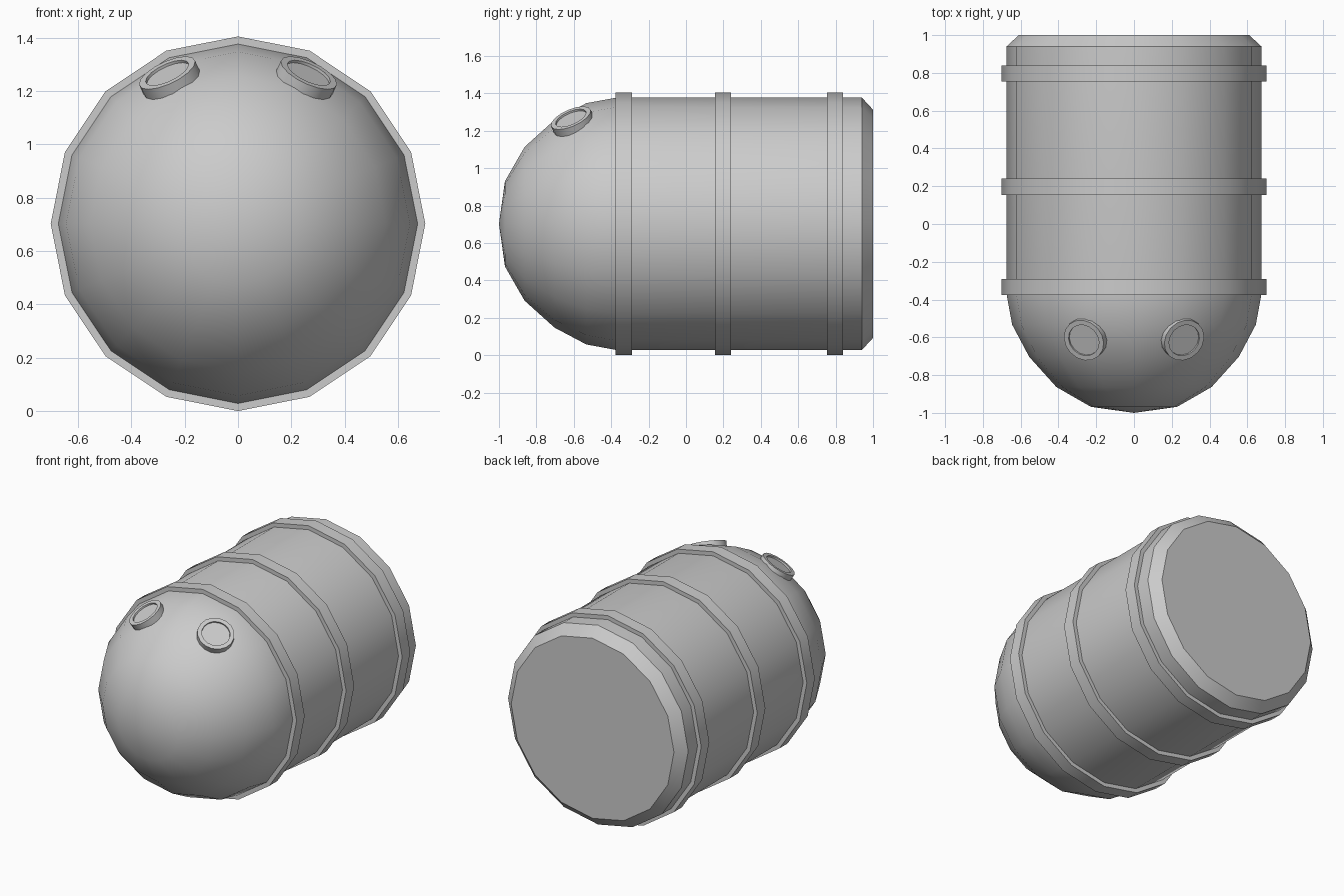
import bpy, bmesh, math
from mathutils import Vector, Matrix

if "Cube" in bpy.data.objects:
    bpy.data.objects.remove(bpy.data.objects["Cube"])

CZ = 0.7025   # height of the barrel axis
SIDES = 16

grey = bpy.data.materials.new("plain grey")
grey.diffuse_color = (0.6, 0.6, 0.6, 1)
grey.use_nodes = True
grey.node_tree.nodes["Principled BSDF"].inputs["Base Color"].default_value = grey.diffuse_color


def lathe(name, profile, matrix, closed=False, sides=SIDES):
    """Spin (radius, height) points about local Z; radius 0 makes a pole."""
    bm = bmesh.new()
    rings = []
    for r, h in profile:
        if r == 0:
            rings.append([bm.verts.new((0, 0, h))] * sides)
        else:
            rings.append([bm.verts.new((r * math.cos(2 * math.pi * i / sides),
                                        r * math.sin(2 * math.pi * i / sides), h))
                          for i in range(sides)])
    pairs = list(zip(rings, rings[1:]))
    if closed:
        pairs.append((rings[-1], rings[0]))
    for a, b in pairs:
        for i in range(sides):
            j = (i + 1) % sides
            quad = list(dict.fromkeys([a[i], a[j], b[j], b[i]]))
            bm.faces.new(quad)
    # flat cap on any open end
    if not closed:
        for ring in (rings[0], rings[-1]):
            if ring[0] is not ring[1]:
                bm.faces.new(ring)
    bmesh.ops.recalc_face_normals(bm, faces=bm.faces)
    # smooth shading with sharp edges kept
    for f in bm.faces:
        f.smooth = True
    for e in bm.edges:
        e.smooth = e.calc_face_angle(0) < math.radians(30)
    me = bpy.data.meshes.new(name)
    bm.to_mesh(me)
    bm.free()
    me.materials.append(grey)
    ob = bpy.data.objects.new(name, me)
    ob.matrix_world = matrix
    bpy.context.collection.objects.link(ob)
    return ob


# local Z becomes world +Y along the barrel axis
axis = Matrix.Translation((0, 0, CZ)) @ Matrix.Rotation(-math.pi / 2, 4, 'X')

# Barrel with domed nose and chamfered back
lathe("barrel", [(0, -1.0), (0.228, -0.968), (0.411, -0.863), (0.555, -0.703),
                 (0.645, -0.533), (0.675, -0.37), (0.675, 0.94), (0.61, 1.0)], axis)

# Raised bands
for k, y in enumerate((-0.333, 0.197, 0.797)):
    h = 0.043
    lathe(f"band_{k + 1}", [(0.66, y - h), (0.7025, y - h),
                            (0.7025, y + h), (0.66, y + h)], axis, closed=True)

# Round ports on the nose, each a ring with a slightly sunk disc
for side, label in ((1, "right"), (-1, "left")):
    n = Vector((0.396 * side, -0.366, 0.843)).normalized()
    m = Matrix.Translation((0, -0.37, CZ)) @ n.to_track_quat('Z', 'Y').to_matrix().to_4x4()
    lathe(f"port_ring_{label}", [(0.115, 0.625), (0.115, 0.672),
                                 (0.088, 0.672), (0.088, 0.625)], m, closed=True)
    lathe(f"port_disc_{label}", [(0.09, 0.63), (0.09, 0.661)], m)
